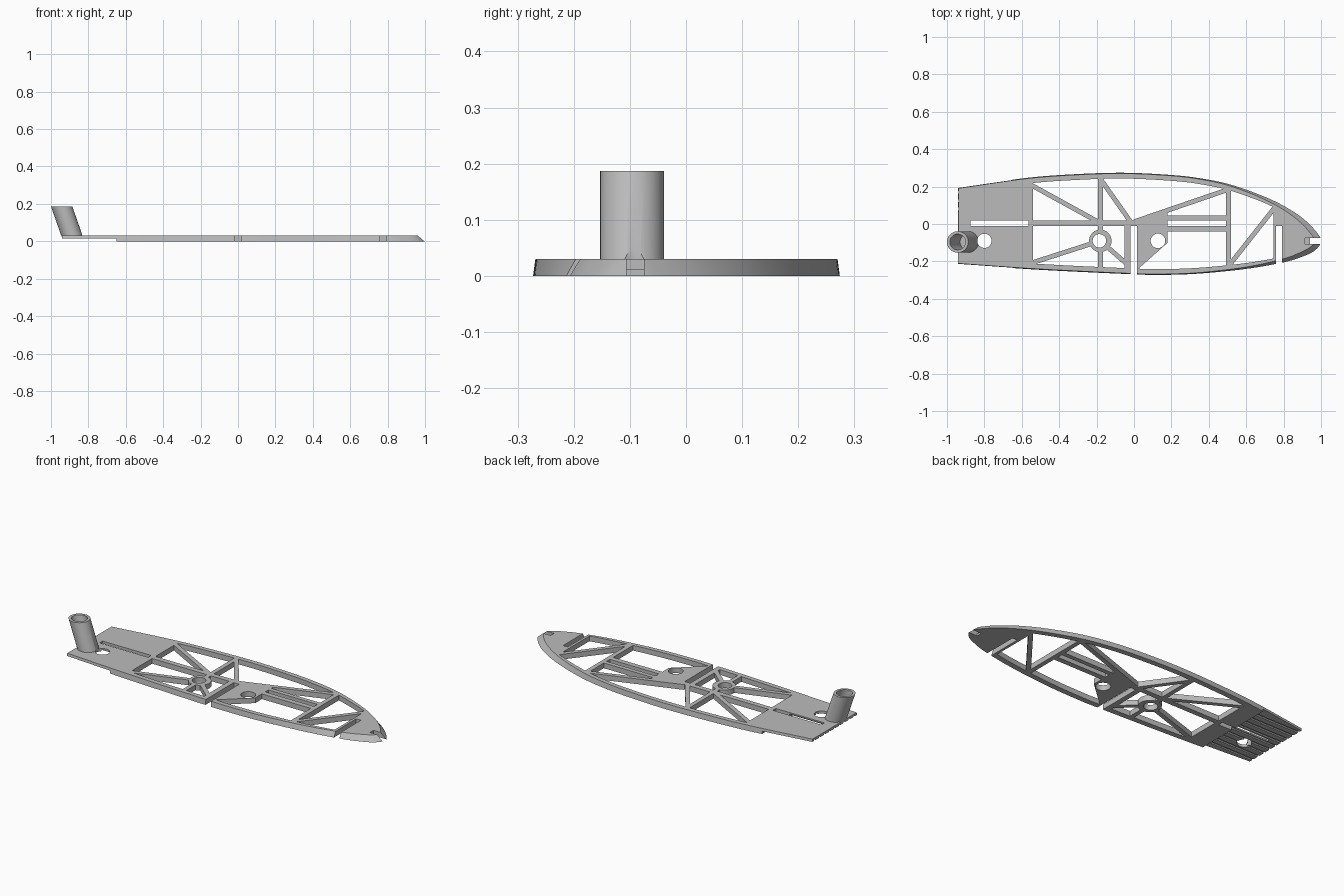
import bpy, bmesh, math
from mathutils import Vector

old = bpy.data.objects.get("Cube")
if old:
    bpy.data.objects.remove(old, do_unlink=True)

grey = bpy.data.materials.new("plain grey")
grey.use_nodes = True
grey.diffuse_color = (0.5, 0.5, 0.5, 1)
grey.node_tree.nodes["Principled BSDF"].inputs["Base Color"].default_value = (0.5, 0.5, 0.5, 1)

THICK = 0.03


def prism(name, low, z0, z1, high=None):
    """Solid between a lower and an upper outline."""
    bm = bmesh.new()
    a = [bm.verts.new((p[0], p[1], z0)) for p in low]
    b = [bm.verts.new((p[0], p[1], z1)) for p in (high or low)]
    bm.faces.new(a)
    bm.faces.new(b)
    n = len(a)
    for i in range(n):
        j = (i + 1) % n
        bm.faces.new((a[i], a[j], b[j], b[i]))
    bmesh.ops.recalc_face_normals(bm, faces=bm.faces)
    mesh = bpy.data.meshes.new(name)
    bm.to_mesh(mesh)
    bm.free()
    mesh.materials.append(grey)
    obj = bpy.data.objects.new(name, mesh)
    bpy.context.scene.collection.objects.link(obj)
    return obj


def cut(target, cutter):
    """Subtract the cutter, then throw it away."""
    cutter.hide_render = True
    mod = target.modifiers.new("cut", "BOOLEAN")
    mod.operation = "DIFFERENCE"
    mod.solver = "EXACT"
    mod.object = cutter
    bpy.context.view_layer.update()
    deps = bpy.context.evaluated_depsgraph_get()
    mesh = bpy.data.meshes.new_from_object(target.evaluated_get(deps))
    target.modifiers.clear()
    target.data = mesh
    bpy.data.objects.remove(cutter, do_unlink=True)


def rect(x0, x1, y0, y1):
    return [(x0, y0), (x1, y0), (x1, y1), (x0, y1)]


def circle(x, y, r, n=48):
    return [(x + r * math.cos(math.tau * i / n), y + r * math.sin(math.tau * i / n)) for i in range(n)]


def bar(x0, y0, x1, y1, width=0.025):
    a, b = Vector((x0, y0)), Vector((x1, y1))
    d = (b - a).normalized()
    side = Vector((-d.y, d.x)) * width / 2
    return [a + side, a - side, b - side, b + side]


def spline(points, steps=8):
    """Smooth open curve through the points."""
    p = [Vector(q) for q in points]
    p = [2 * p[0] - p[1]] + p + [2 * p[-1] - p[-2]]
    out = []
    for a, b, c, d in zip(p, p[1:], p[2:], p[3:]):
        for s in range(steps):
            t = s / steps
            out.append(b + (c - a) * t / 2 + (a - 2.5 * b + 2 * c - d / 2) * t * t
                       + (1.5 * (b - c) + (d - a) / 2) * t ** 3)
    return out + [p[-2]]


def inset(points, amount):
    out = []
    for i, p in enumerate(points):
        d = points[min(i + 1, len(points) - 1)] - points[max(i - 1, 0)]
        d.normalize()
        out.append(p + Vector((d.y, -d.x)) * amount(p.x))
    return out


# Hull-shaped plate, its edge sloping more towards the nose
outline = spline([(-0.94, 0.195), (-0.57, 0.247), (-0.3, 0.267), (-0.05, 0.274), (0.2, 0.262),
                  (0.35, 0.245), (0.5, 0.215), (0.65, 0.165), (0.78, 0.108), (0.89, 0.04),
                  (0.965, -0.03), (1, -0.09), (0.965, -0.143), (0.885, -0.18), (0.79, -0.207),
                  (0.6, -0.24), (0.35, -0.265), (0.15, -0.272), (0, -0.269), (-0.5, -0.245), (-0.94, -0.215)])
plate = prism("deck_plate", outline, 0, THICK,
              inset(outline, lambda x: 0.004 + 0.028 * max(0, x) ** 3))

# Cavity inside the rim, from which the struts and solid areas are kept
cavity = prism("cavity", inset(outline, lambda x: 0.031), -0.1, 0.1)
kept = [
    rect(-2, -0.54, -1, 1),                    # tail
    rect(0.745, 2, -1, 1),                     # nose
    rect(-0.6, 0.02, -0.01, 0.02),             # spine
    rect(-0.192, -0.167, -1, 1),               # rear rib
    rect(0.492, 0.518, -1, 1),                 # front rib
    rect(-0.05, 0, -1, 0.01),                  # slot wall
    rect(0.1, 0.5, 0.02, 0.045),               # keel rails
    rect(0.1, 0.5, -0.04, -0.01),
    bar(-0.58, 0.225, -0.18, 0.005),           # diagonals
    bar(-0.2, 0.27, -0.01, 0),
    bar(-0.6, -0.225, -0.18, -0.09),
    bar(-0.18, -0.09, -0.02, -0.23),
    bar(0, 0.012, 0.52, 0.19),
    bar(0.49, -0.245, 0.77, 0.11),
    circle(-0.18, -0.09, 0.06),                # boss
    [(-0.03, -0.01), (0, 0.024), (0.18, 0.08), (0.18, -0.1), (0, -0.26), (-0.03, -0.26)],
]
for shape in kept:
    cut(cavity, prism("kept", shape, -0.2, 0.2))
cut(plate, cavity)

# Through holes, slots and the nose notch
openings = [
    circle(-0.185, -0.09, 0.036),
    circle(0.128, -0.09, 0.039),
    circle(-0.8, -0.09, 0.038),
    rect(-0.875, -0.565, -0.01, 0.018),
    rect(0.18, 0.492, -0.01, 0.02),
    rect(-0.02, 0.015, -1, -0.01),
    rect(0.76, 0.79, -1, -0.01),
    rect(0.942, 2, -0.106, -0.075),
]
for shape in openings:
    cut(plate, prism("opening", shape, -0.3, 0.3))
cut(plate, prism("pocket", rect(0.915, 0.95, -0.106, -0.075), 0.012, 0.3))

# Thinner tail with grooves along its underside
cut(plate, prism("step", rect(-2, -0.65, -1, 1), -1, 0.015))
for i in range(9):
    y = -0.19 + i * 0.045
    cut(plate, prism("groove", rect(-2, -0.651, y - 0.012, y + 0.012), -1, 0.022,
                     rect(-2, -0.651, y - 0.007, y + 0.007)))


# Leaning tube on the tail
def leaning(name, r, z0, z1):
    x = lambda z: -0.888 - 0.35 * (z - THICK)
    return prism(name, circle(x(z0), -0.096, r), z0, z1, circle(x(z1), -0.096, r))


tube = leaning("leaning_tube", 0.057, 0.025, 0.187)
cut(tube, leaning("bore", 0.042, -0.1, 0.4))
cut(tube, prism("clearance", circle(-0.8, -0.09, 0.038), -0.3, 0.3))

for obj in (plate, tube):
    obj.data.shade_smooth()
    obj.data.set_sharp_from_angle(angle=math.radians(30))
